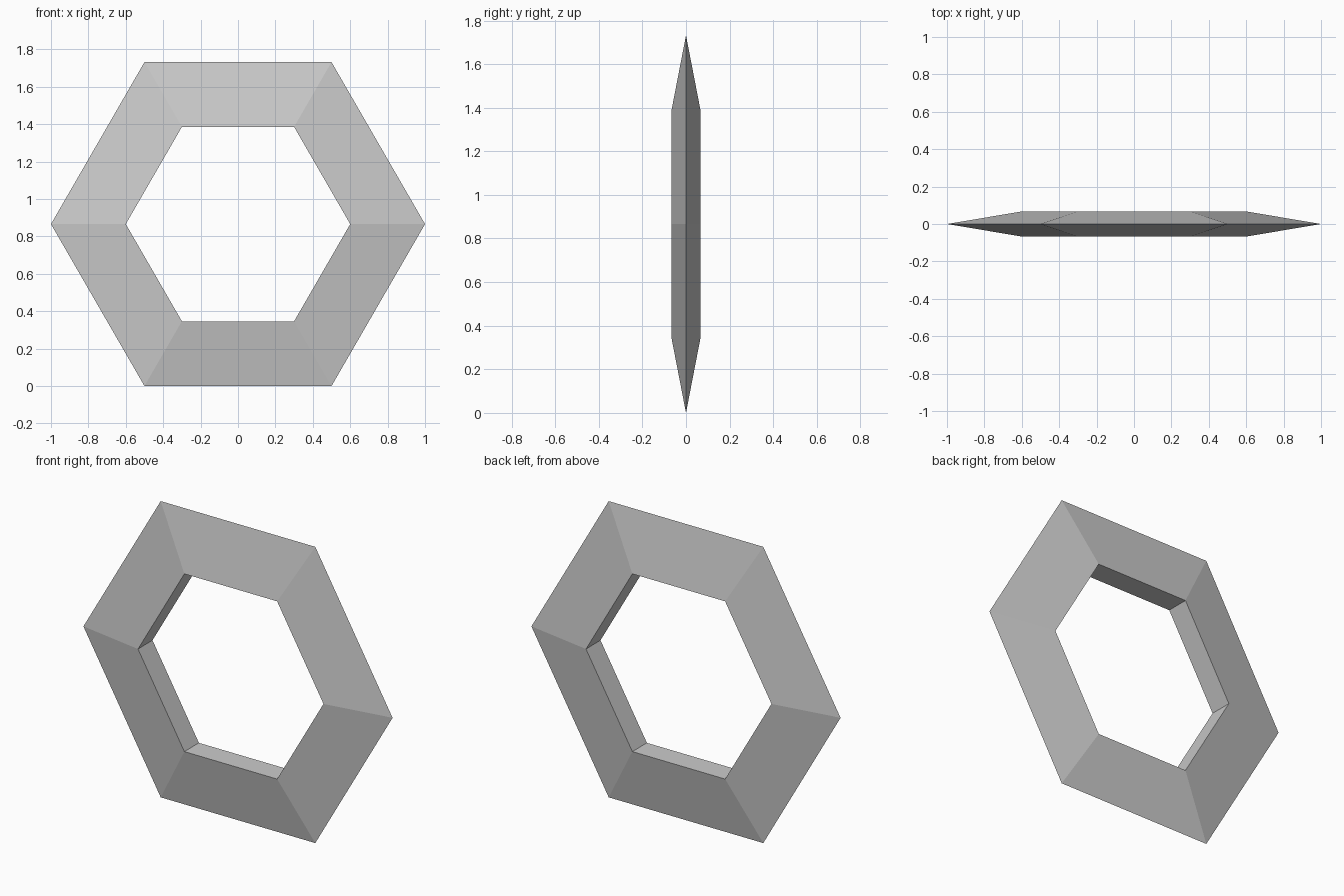
import bpy, bmesh, math

if "Cube" in bpy.data.objects:
    bpy.data.objects.remove(bpy.data.objects["Cube"])

SIDES = 6
CENTRE_Z = math.sqrt(3) / 2
# Wedge cross-section (radius, y): sharp outer rim, flat inner wall
PROFILE = [(1.0, 0.0), (0.6, 0.067), (0.6, -0.067)]

# Hexagonal ring: the wedge profile swept around the y axis
bm = bmesh.new()
rings = []
for i in range(SIDES):
    a = math.tau * i / SIDES
    rings.append([bm.verts.new((r * math.cos(a), y, CENTRE_Z + r * math.sin(a)))
                  for r, y in PROFILE])
for i in range(SIDES):
    a, b = rings[i], rings[(i + 1) % SIDES]
    for j in range(len(PROFILE)):
        k = (j + 1) % len(PROFILE)
        bm.faces.new((a[j], a[k], b[k], b[j]))
bmesh.ops.recalc_face_normals(bm, faces=bm.faces)

mesh = bpy.data.meshes.new("hexagonal_ring")
bm.to_mesh(mesh)
bm.free()
ring = bpy.data.objects.new("hexagonal_ring", mesh)
bpy.context.collection.objects.link(ring)
